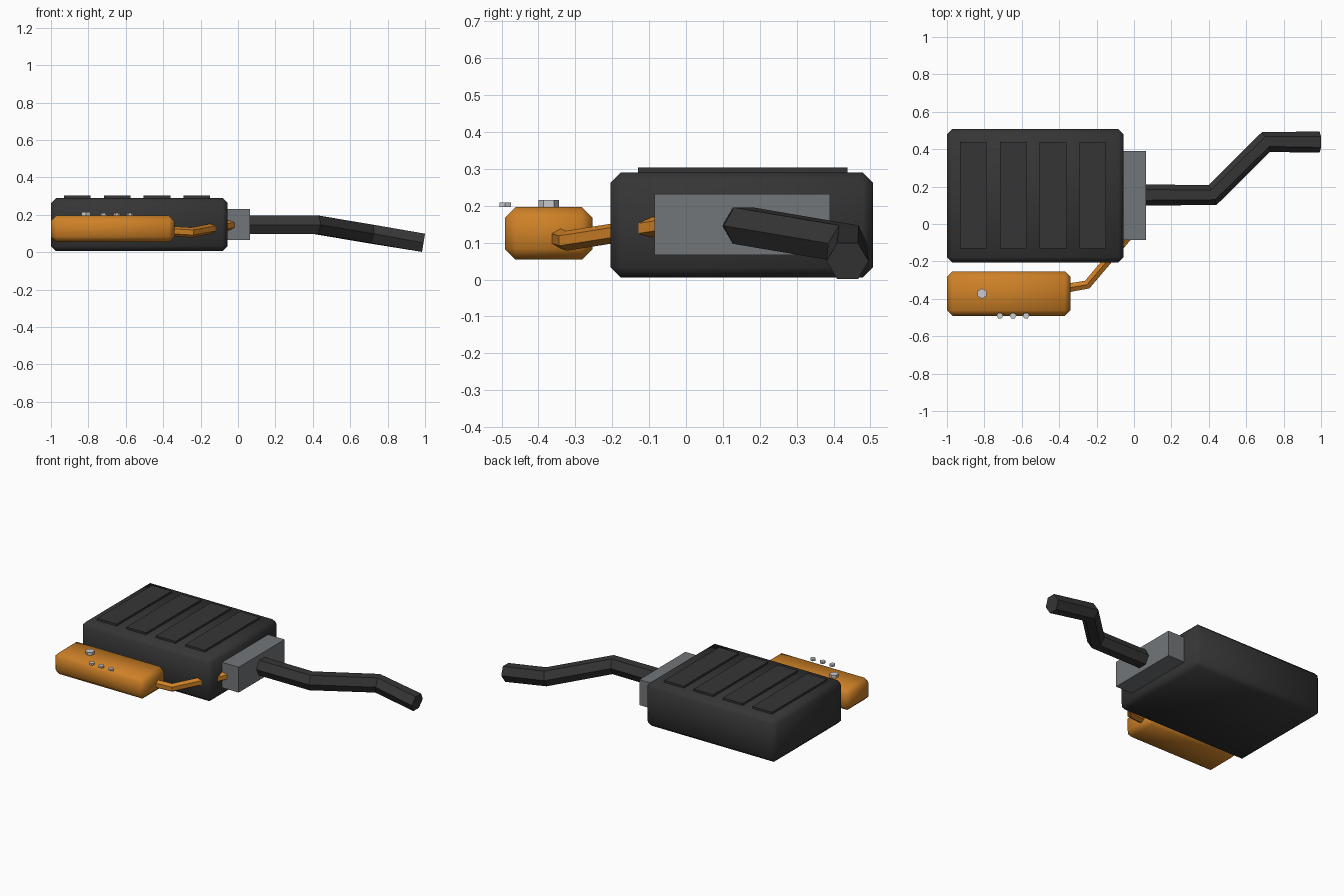
import bpy, bmesh, math
from mathutils import Vector

cube = bpy.data.objects.get("Cube")
if cube:
    bpy.data.objects.remove(cube, do_unlink=True)


def material(name, rgb):
    m = bpy.data.materials.new(name)
    m.use_nodes = True
    m.diffuse_color = (*rgb, 1)
    m.node_tree.nodes["Principled BSDF"].inputs["Base Color"].default_value = (*rgb, 1)
    return m


black = material("black_plastic", (0.035, 0.036, 0.035))
orange = material("orange_plastic", (0.62, 0.22, 0.02))
grey = material("grey_metal", (0.17, 0.18, 0.19))
silver = material("light_silver", (0.6, 0.6, 0.62))


def add_object(name, bm, mat):
    bmesh.ops.recalc_face_normals(bm, faces=bm.faces)
    me = bpy.data.meshes.new(name)
    bm.to_mesh(me)
    bm.free()
    me.materials.append(mat)
    ob = bpy.data.objects.new(name, me)
    bpy.context.collection.objects.link(ob)
    return ob


def box(name, lo, hi, mat, bevel=0):
    """Box between two corners, optionally chamfered and softly shaded."""
    bm = bmesh.new()
    bmesh.ops.create_cube(bm, size=1)
    for v in bm.verts:
        v.co = [(a + b) / 2 + c * (b - a) for a, b, c in zip(lo, hi, v.co)]
    if bevel:
        bmesh.ops.bevel(bm, geom=bm.edges[:], offset=bevel, segments=1,
                        profile=0.5, affect='EDGES')
        for f in bm.faces:
            f.smooth = True
    return add_object(name, bm, mat)


def hex_tube(name, path, radius, mat, phase=0):
    """Six-sided capped tube along a path; phase turns the section."""
    pts = [Vector(p) for p in path]
    bm = bmesh.new()
    rings = []
    for i, p in enumerate(pts):
        t = Vector()
        if i > 0:
            t += (p - pts[i - 1]).normalized()
        if i < len(pts) - 1:
            t += (pts[i + 1] - p).normalized()
        t.normalize()
        ref = Vector((0, 1, 0)) if abs(t.z) > 0.9 else Vector((0, 0, 1))
        side = t.cross(ref).normalized()
        up = side.cross(t)
        angles = [phase + k * math.pi / 3 for k in range(6)]
        rings.append([bm.verts.new(p + radius * (side * math.cos(a) + up * math.sin(a)))
                      for a in angles])
    for a, b in zip(rings, rings[1:]):
        for k in range(6):
            n = (k + 1) % 6
            bm.faces.new((a[k], a[n], b[n], b[k]))
    bm.faces.new(rings[0])
    bm.faces.new(rings[-1])
    return add_object(name, bm, mat)


# Main housing with raised ribs
box("main_housing", (-1, -0.205, 0.005), (-0.055, 0.507, 0.29), black, 0.028)
for i in range(4):
    x = -0.93 + i * 0.213
    box(f"top_rib_{i + 1}", (x, -0.13, 0.27), (x + 0.142, 0.438, 0.303), black)

# Connector block and main cable
box("connector_block", (-0.075, -0.086, 0.066), (0.065, 0.39, 0.232), grey)
hex_tube("main_cable", [(0.04, 0.155, 0.146), (0.42, 0.155, 0.146),
                        (0.705, 0.438, 0.098), (0.992, 0.438, 0.05)], 0.057, black)

# Side module and its thin cable
box("side_module", (-1, -0.491, 0.054), (-0.34, -0.253, 0.196), orange, 0.029)
hex_tube("side_cable", [(-0.36, -0.343, 0.112), (-0.25, -0.324, 0.105),
                        (0.005, -0.022, 0.153)], 0.027, orange, math.pi / 6)

# Control knob and indicator studs
hex_tube("control_knob", [(-0.812, -0.372, 0.19), (-0.812, -0.372, 0.215)],
         0.0275, silver, math.pi / 6)
for i in range(3):
    x = -0.717 + i * 0.07
    hex_tube(f"indicator_stud_{i + 1}", [(x, -0.49, 0.196), (x, -0.49, 0.209)],
             0.0178, silver)
